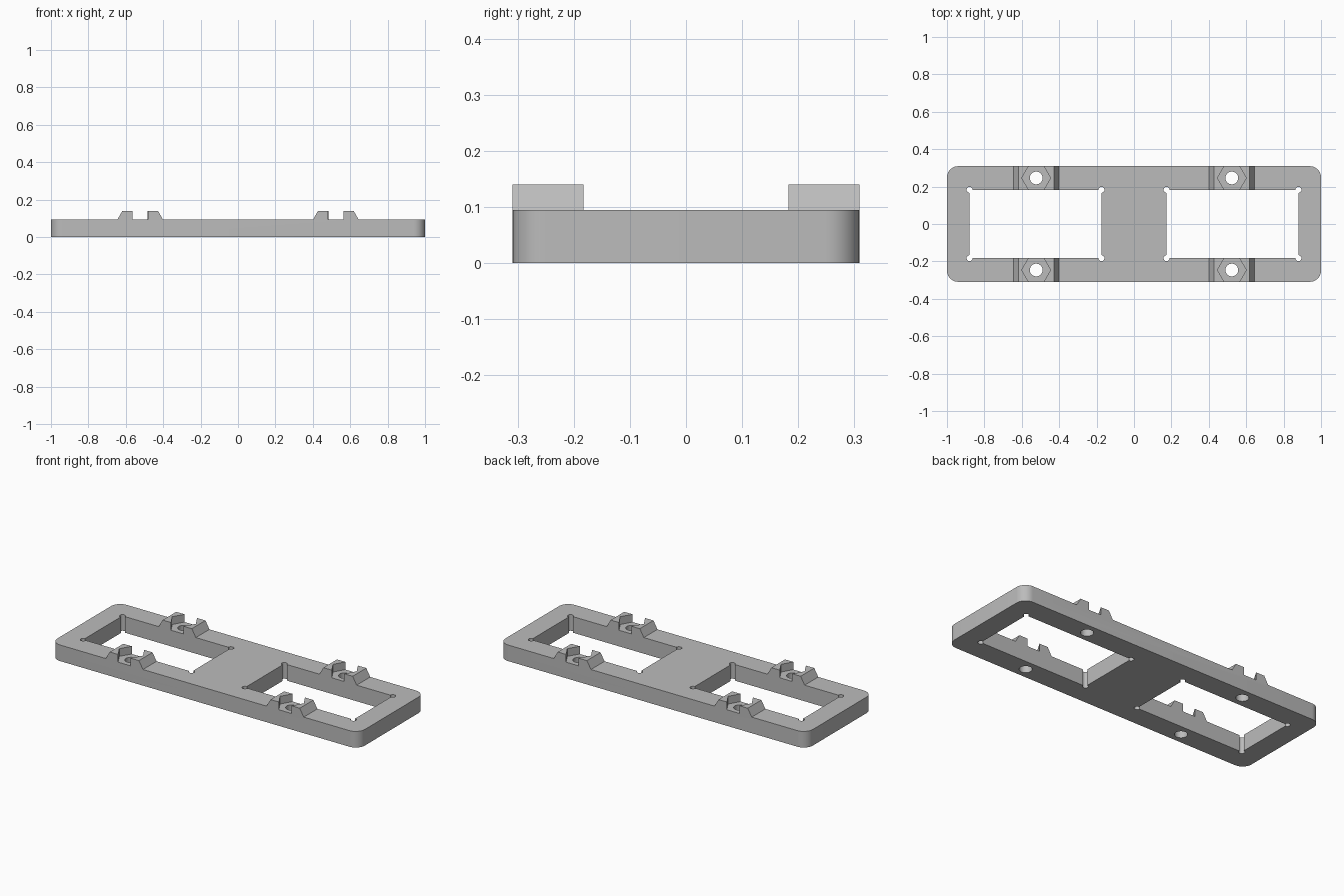
import bpy, bmesh, math
from mathutils import Vector

if "Cube" in bpy.data.objects:
    bpy.data.objects.remove(bpy.data.objects["Cube"])

TOP, RIB_TOP = 0.0946, 0.14          # plate thickness, top of the nut holders
HALF_Y = 0.309
SCREW_X, SCREW_Y = 0.523, 0.246


def prism(name, pts, direction):
    """Extrude a closed loop of 3D points along a direction."""
    bm = bmesh.new()
    face = bm.faces.new([bm.verts.new(p) for p in pts])
    new = bmesh.ops.extrude_face_region(bm, geom=[face])["geom"]
    bmesh.ops.translate(bm, vec=Vector(direction),
                        verts=[v for v in new if isinstance(v, bmesh.types.BMVert)])
    bmesh.ops.recalc_face_normals(bm, faces=bm.faces[:])
    mesh = bpy.data.meshes.new(name)
    bm.to_mesh(mesh)
    bm.free()
    obj = bpy.data.objects.new(name, mesh)
    bpy.context.collection.objects.link(obj)
    return obj


def arc_rect(cx, hx, hy, r, sweep, steps, z):
    """Rectangle with an arc at each corner: 90 degrees rounds it,
    270 degrees makes a relief hole centred on the corner."""
    inset = r if sweep == 90 else 0
    pts = []
    for k, (sx, sy) in enumerate([(1, 1), (-1, 1), (-1, -1), (1, -1)]):
        for i in range(steps + 1):
            a = math.radians(45 + 90 * k - sweep / 2 + sweep * i / steps)
            pts.append((cx + sx * (hx - inset) + r * math.cos(a),
                        sy * (hy - inset) + r * math.sin(a), z))
    return pts


def ngon(cx, cy, r, n, z):
    return [(cx + r * math.cos(math.tau * i / n),
             cy + r * math.sin(math.tau * i / n), z) for i in range(n)]


def cut(obj, tool, operation="DIFFERENCE"):
    tool.hide_render = True
    mod = obj.modifiers.new("cut", "BOOLEAN")
    mod.object, mod.operation, mod.solver = tool, operation, "EXACT"
    bpy.context.view_layer.objects.active = obj
    bpy.ops.object.modifier_apply(modifier=mod.name)
    bpy.data.objects.remove(tool)


# Plate body: front profile with two raised ribs, trimmed to a rounded outline
profile = [(-1.1, 0), (1.1, 0), (1.1, TOP)]
for cx in (SCREW_X, -SCREW_X):
    profile += [(cx + 0.121, TOP), (cx + 0.095, RIB_TOP),
                (cx - 0.095, RIB_TOP), (cx - 0.121, TOP)]
profile.append((-1.1, TOP))
plate = prism("mounting_plate", [(x, -0.4, z) for x, z in profile], (0, 0.8, 0))
cut(plate, prism("outline", arc_rect(0, 1, HALF_Y, 0.06, 90, 10, -0.1), (0, 0, 0.4)),
    "INTERSECT")

for sx in (-1, 1):
    # Windows with relief holes in the corners
    cut(plate, prism("window", arc_rect(sx * 0.5265, 0.3525, 0.1825, 0.016, 270, 18, -0.1),
                     (0, 0, 0.4)))
    for sy in (-1, 1):
        # Hexagonal nut pockets and screw holes
        x, y = sx * SCREW_X, sy * SCREW_Y
        cut(plate, prism("nut_pocket", ngon(x, y, 0.077, 6, TOP), (0, 0, 0.2)))
        cut(plate, prism("screw_hole", ngon(x, y, 0.034, 32, -0.1), (0, 0, 0.4)))

# Single grey colour
grey = bpy.data.materials.new("grey")
grey.diffuse_color = (0.5, 0.5, 0.5, 1)
grey.use_nodes = True
grey.node_tree.nodes["Principled BSDF"].inputs["Base Color"].default_value = grey.diffuse_color
plate.data.materials.clear()
plate.data.materials.append(grey)
for p in plate.data.polygons:
    p.material_index = 0

plate.select_set(True)
bpy.context.view_layer.objects.active = plate
bpy.ops.object.shade_smooth_by_angle(angle=math.radians(30))
